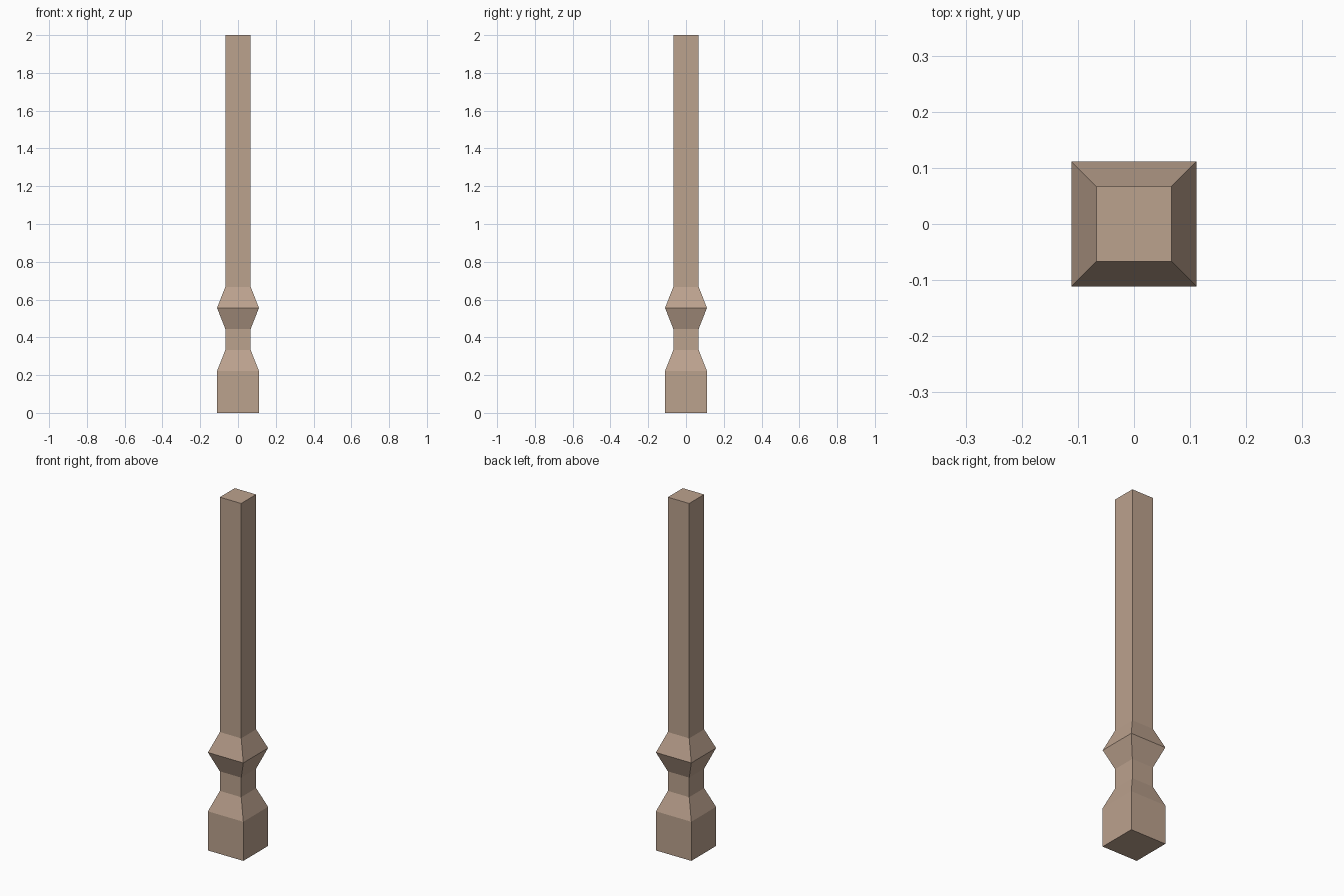
import bpy, bmesh

if "Cube" in bpy.data.objects:
    bpy.data.objects.remove(bpy.data.objects["Cube"])

# Square post: (half width, height) profile from foot to top
W, N = 0.111, 0.067
profile = [(W, 0), (W, 0.222), (N, 0.333), (N, 0.444), (W, 0.556), (N, 0.667), (N, 2.0)]

bm = bmesh.new()
rings = [[bm.verts.new((sx * h, sy * h, z)) for sx, sy in ((-1, -1), (1, -1), (1, 1), (-1, 1))]
         for h, z in profile]

# Side faces between neighbouring rings
for low, high in zip(rings, rings[1:]):
    for i in range(4):
        j = (i + 1) % 4
        bm.faces.new((low[i], low[j], high[j], high[i]))

# Bottom and top caps
bm.faces.new(rings[0][::-1])
bm.faces.new(rings[-1])

mesh = bpy.data.meshes.new("post")
bm.to_mesh(mesh)
bm.free()

# Tan wood colour
wood = bpy.data.materials.new("wood")
wood.diffuse_color = (0.50, 0.36, 0.27, 1)
wood.use_nodes = True
wood.node_tree.nodes["Principled BSDF"].inputs["Base Color"].default_value = wood.diffuse_color
mesh.materials.append(wood)

post = bpy.data.objects.new("post", mesh)
bpy.context.collection.objects.link(post)
